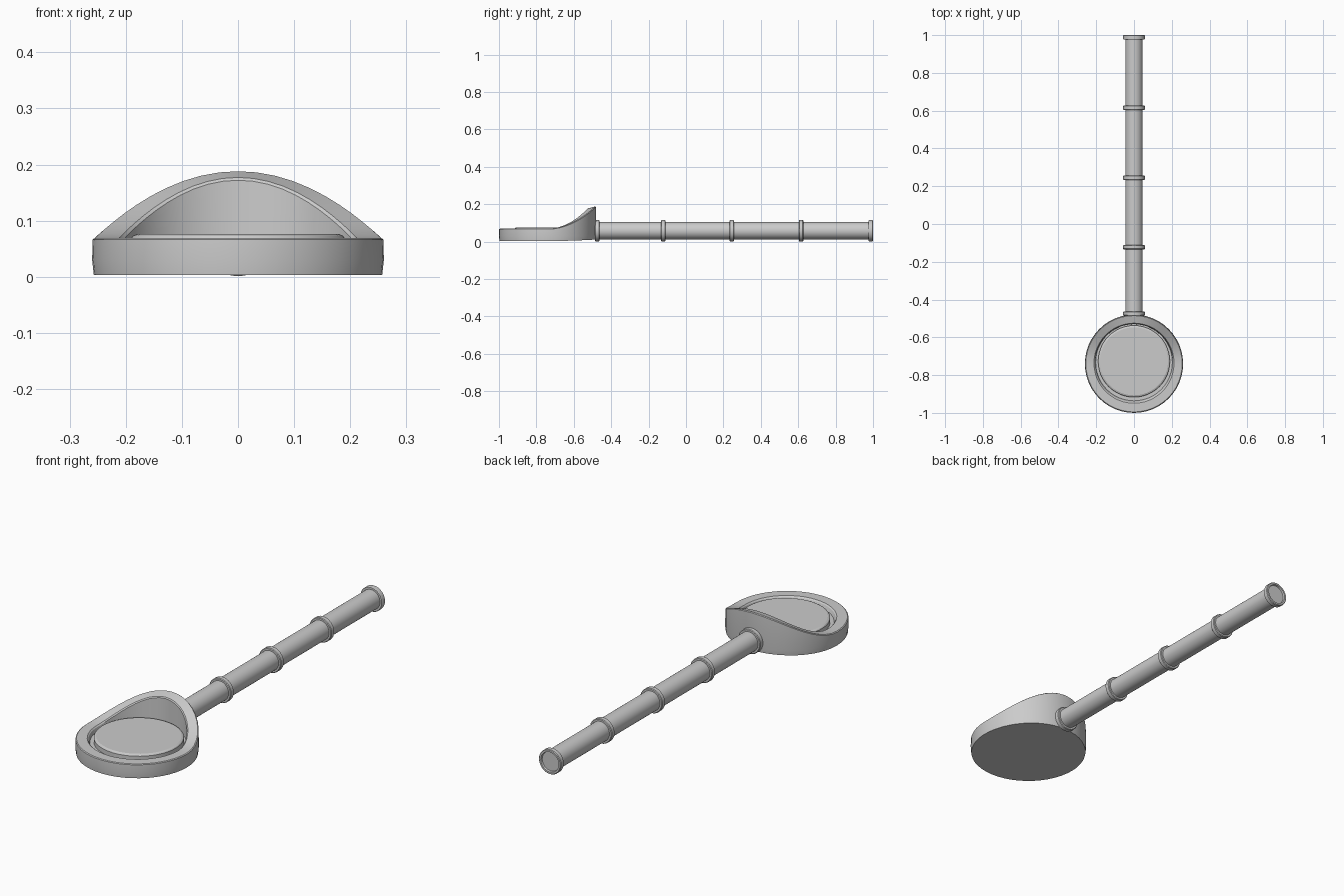
import bpy, bmesh, math

if "Cube" in bpy.data.objects:
    bpy.data.objects.remove(bpy.data.objects["Cube"])

CX_Y = -0.74          # centre of the round head along y
SIDES = 48


def finish(bm, name, angle=None):
    bmesh.ops.recalc_face_normals(bm, faces=bm.faces)
    mesh = bpy.data.meshes.new(name)
    bm.to_mesh(mesh)
    bm.free()
    ob = bpy.data.objects.new(name, mesh)
    bpy.context.collection.objects.link(ob)
    if angle:
        bpy.ops.object.select_all(action='DESELECT')
        ob.select_set(True)
        bpy.context.view_layer.objects.active = ob
        bpy.ops.object.shade_smooth_by_angle(angle=math.radians(angle))
    return ob


def lathe(name, loops, sides, place, angle=None):
    """Join successive loops made by place(loop, a) and cap both ends."""
    bm = bmesh.new()
    rings = [[bm.verts.new(place(l, 2 * math.pi * i / sides))
              for i in range(sides)] for l in loops]
    for a, b in zip(rings, rings[1:]):
        for i in range(sides):
            j = (i + 1) % sides
            bm.faces.new((a[i], a[j], b[j], b[i]))
    bm.faces.new(rings[0])
    bm.faces.new(rings[-1])
    return finish(bm, name, angle)


def upright(loop, a):
    # loop = (radius, y centre, z, extra height reached at the very back)
    r, cy, z, rise = loop
    back = max(0.0, math.sin(a))
    return (r * math.cos(a), cy + r * math.sin(a), z + rise * back * back)


def along_y(loop, a):
    # loop = (radius, y)
    r, y = loop
    return (r * math.cos(a), y, 0.058 + r * math.sin(a))


# Round head: outer wall, rim swept up at the back, inner wall, groove floor
lathe("head_shell", [
    (0.257, CX_Y, 0.003, 0.008),
    (0.260, CX_Y, 0.030, 0.0),
    (0.259, CX_Y, 0.066, 0.119),
    (0.255, CX_Y, 0.069, 0.119),
    (0.212, -0.737, 0.069, 0.108),
    (0.207, -0.736, 0.064, 0.108),
    (0.203, -0.733, 0.048, 0.0),
], SIDES, upright, 20)

# Raised disc with a softened edge inside the head
lathe("face_disc", [
    (0.190, -0.727, 0.045, 0),
    (0.190, -0.727, 0.069, 0),
    (0.187, -0.727, 0.073, 0),
    (0.180, -0.727, 0.076, 0),
], SIDES, upright, 20)

# Handle tube
lathe("handle", [(0.046, -0.50), (0.046, 0.985)], 32, along_y, 30)

# Collars along the handle
for n, y in enumerate((-0.474, -0.122, 0.245, 0.615)):
    lathe(f"collar_{n + 1}", [
        (0.045, y - 0.012), (0.054, y - 0.012), (0.057, y - 0.009),
        (0.057, y + 0.009), (0.054, y + 0.012), (0.045, y + 0.012),
    ], 32, along_y, 30)

# End cap with a recessed face
lathe("end_cap", [
    (0.045, 0.976), (0.055, 0.976), (0.057, 0.979), (0.057, 0.997),
    (0.054, 1.0), (0.046, 1.0), (0.044, 0.992),
], 32, along_y, 30)
